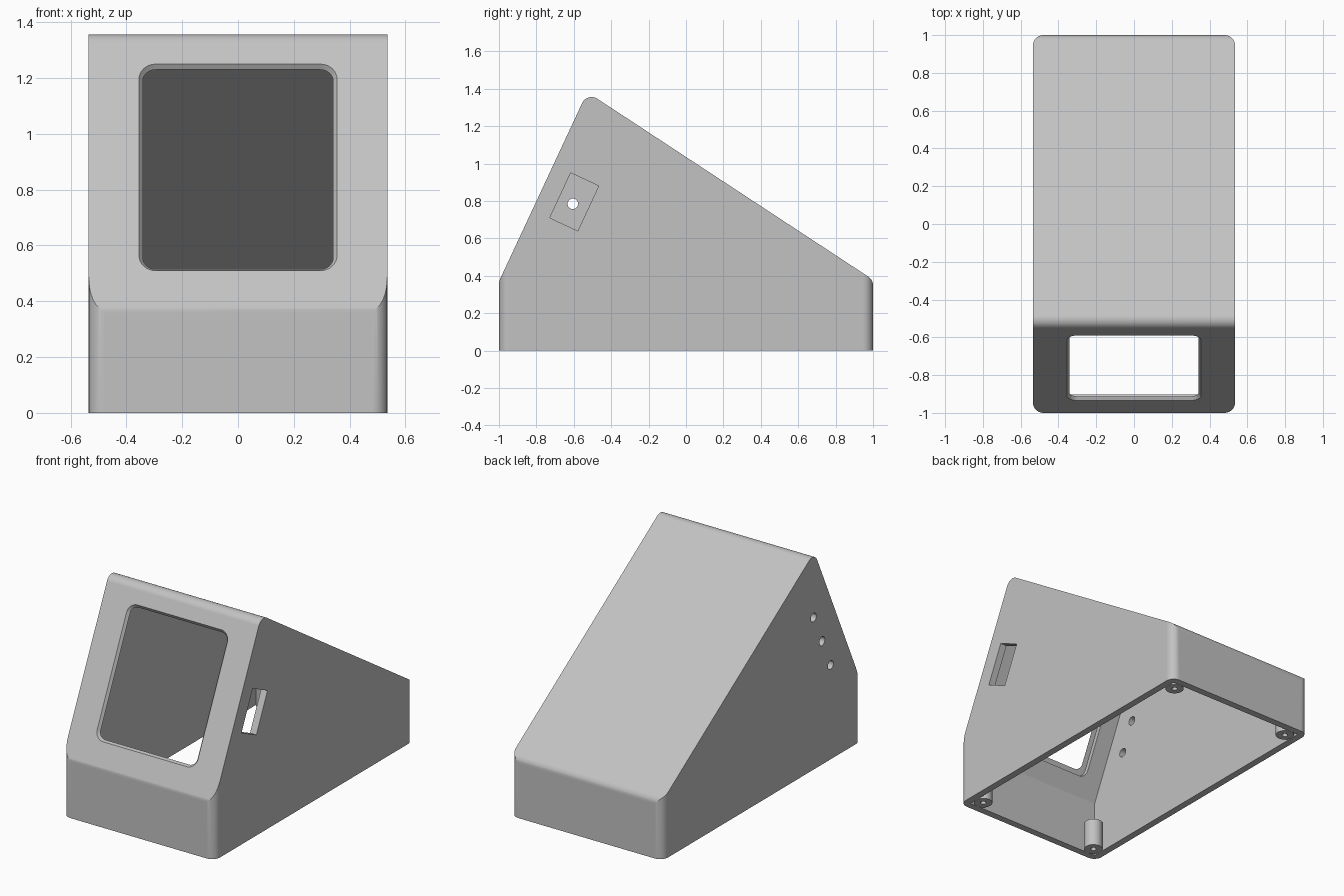
import bpy, bmesh, math
from mathutils import Vector, Matrix

cube = bpy.data.objects.get("Cube")
if cube:
    bpy.data.objects.remove(cube, do_unlink=True)

HALF_W = 0.535      # half width of the case
WALL = 0.045        # wall thickness
FILLET = 0.055
TILT = math.radians(25)
S = Vector((math.sin(TILT), math.cos(TILT)))    # up the sloped face, in (y, z)
N = Vector((math.cos(TILT), -math.sin(TILT)))   # into the sloped face, in (y, z)

grey = bpy.data.materials.new("light grey plastic")
grey.use_nodes = True
grey.diffuse_color = (0.54, 0.54, 0.54, 1)
grey.node_tree.nodes["Principled BSDF"].inputs["Base Color"].default_value = grey.diffuse_color


def corner_dirs(pts, i):
    p = pts[i]
    return p, (pts[i - 1] - p).normalized(), (pts[(i + 1) % len(pts)] - p).normalized()


def rounded(pts, radii, steps=8):
    """Round the corners of a counter-clockwise polygon."""
    out = []
    for i, r in enumerate(radii):
        p, a, b = corner_dirs(pts, i)
        if r == 0:
            out.append(p)
            continue
        half = a.angle(b) / 2
        centre = p + (a + b).normalized() * r / math.sin(half)
        start = p + a * r / math.tan(half) - centre
        turn = math.pi - 2 * half
        for k in range(steps + 1):
            out.append(centre + Matrix.Rotation(turn * k / steps, 2) @ start)
    return out


def inset(pts, t):
    """Move every side of a counter-clockwise polygon inward by t."""
    out = []
    for i in range(len(pts)):
        p, a, b = corner_dirs(pts, i)
        n1, n2 = Vector((a.y, -a.x)), Vector((-b.y, b.x))
        out.append(p + (n1 + n2) * t / (1 + n1.dot(n2)))
    return out


def rect(w, h, r):
    pts = [Vector((x * w / 2, y * h / 2)) for x, y in ((-1, -1), (1, -1), (1, 1), (-1, 1))]
    return rounded(pts, [r] * 4)


def loft(name, sections, matrix=Matrix(), helper=True):
    """Join equal-sized outlines, given as (points, depth), into a solid."""
    bm = bmesh.new()
    rings = [[bm.verts.new(matrix @ Vector((p.x, p.y, d))) for p in pts] for pts, d in sections]
    for r0, r1 in zip(rings, rings[1:]):
        for i in range(len(r0)):
            j = (i + 1) % len(r0)
            bm.faces.new((r0[i], r0[j], r1[j], r1[i]))
    bm.faces.new(rings[0])
    bm.faces.new(rings[-1])
    bmesh.ops.recalc_face_normals(bm, faces=bm.faces)
    mesh = bpy.data.meshes.new(name)
    bm.to_mesh(mesh)
    bm.free()
    mesh.materials.append(grey)
    obj = bpy.data.objects.new(name, mesh)
    bpy.context.collection.objects.link(obj)
    obj.hide_render = helper
    return obj


def circle(centre, r, n=32):
    return [centre + r * Vector((math.cos(2 * math.pi * k / n), math.sin(2 * math.pi * k / n)))
            for k in range(n)]


def finish(obj, steps):
    """Apply boolean steps, delete the cutters and shade."""
    bpy.ops.object.select_all(action='DESELECT')
    bpy.context.view_layer.objects.active = obj
    obj.select_set(True)
    for operation, cutter in steps:
        mod = obj.modifiers.new("cut", 'BOOLEAN')
        mod.operation, mod.object, mod.solver = operation, cutter, 'EXACT'
        bpy.ops.object.modifier_apply(modifier=mod.name)
        bpy.data.objects.remove(cutter, do_unlink=True)
    bpy.ops.object.shade_smooth_by_angle(angle=math.radians(22))
    mod = obj.modifiers.new("flat_face_normals", 'WEIGHTED_NORMAL')
    mod.keep_sharp = True


# Side profile in (y, z), extruded along x
SIDE = Matrix(((0, 0, 1, 0), (1, 0, 0, 0), (0, 1, 0, 0), (0, 0, 0, 1)))
profile = [Vector(p) for p in ((-1, 0), (1, 0), (1, 0.379), (-0.528, 1.382), (-1, 0.37))]
outline = rounded(profile, [0, 0, FILLET, FILLET, FILLET])
case = loft("case_shell", [(outline, -HALF_W), (outline, HALF_W)], SIDE, helper=False)

# Rounded vertical corners
footprint = rect(2 * HALF_W, 2, FILLET)
steps = [('INTERSECT', loft("footprint", [(footprint, -1), (footprint, 2)]))]

# Hollow inside, open at the bottom
inner = inset(profile, WALL)
inner[0].y = inner[1].y = -0.1
inner = rounded(inner, [0, 0, 0.01, 0.01, 0.01])
x_in = HALF_W - WALL
steps.append(('DIFFERENCE', loft("cavity", [(inner, -x_in), (inner, x_in)], SIDE)))

# Screen window: chamfered opening, with a shallow seat behind it
win_z = 0.88
win_y = -1 + (win_z - 0.37) * math.tan(TILT)
FACE = Matrix(((1, 0, 0, 0), (0, S.x, -N.x, win_y), (0, S.y, -N.y, win_z), (0, 0, 0, 1)))
window = [(rect(0.738, 0.845, 0.074), 0.018), (rect(0.682, 0.789, 0.046), -0.018),
          (rect(0.682, 0.789, 0.046), -0.03)]
seat = rect(0.75, 0.857, 0.05)
steps.append(('DIFFERENCE', loft("window", window, FACE)))
steps.append(('DIFFERENCE', loft("window_seat", [(seat, -0.018), (seat, -0.08)], FACE)))

# Three round holes in the right wall
middle = Vector((-0.605, 0.785))
for k in (-1, 0, 1):
    hole = circle(middle + S * 0.203 * k, 0.028)
    steps.append(('DIFFERENCE', loft("button_hole", [(hole, -0.6), (hole, -0.45)], SIDE)))

# Slanted port in the left wall
port = [middle + S * a + N * b for a, b in ((-0.12, -0.08), (-0.12, 0.085), (0.145, 0.085), (0.145, -0.08))]
steps.append(('DIFFERENCE', loft("port", [(port, 0.45), (port, 0.6)], SIDE)))
finish(case, steps)

# Screw posts in the four bottom corners
for x_name, sx in (("right", -1), ("left", 1)):
    for y_name, sy in (("front", -1), ("back", 1)):
        c = Vector((sx * (HALF_W - 0.1), sy * 0.9))
        body, bore = circle(c, FILLET), circle(c, 0.017)
        post = loft(f"screw_post_{y_name}_{x_name}", [(body, 0), (body, 0.18)], helper=False)
        finish(post, [('DIFFERENCE', loft("bore", [(bore, -0.05), (bore, 0.14)]))])
